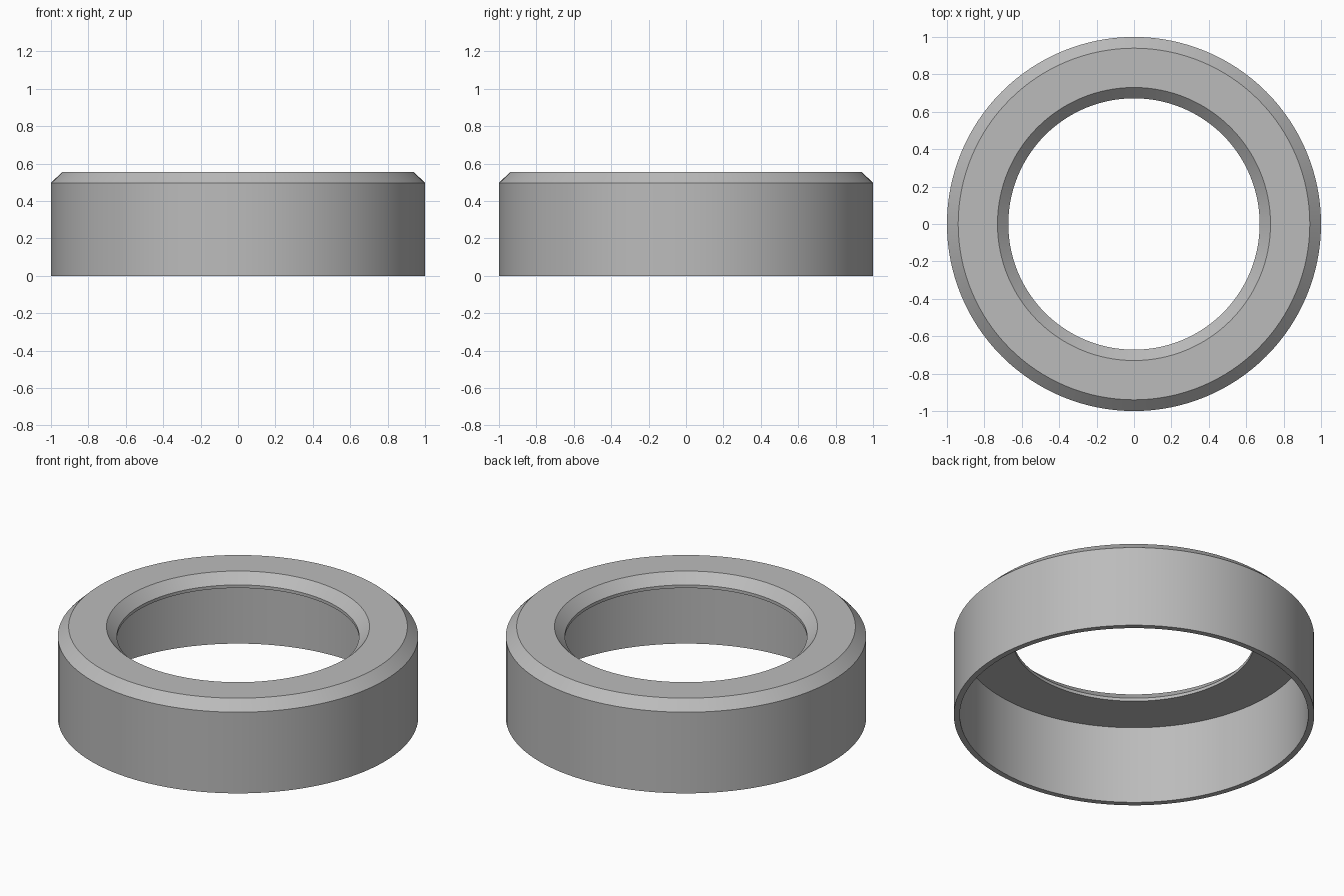
import bpy
import bmesh
import math

cube = bpy.data.objects.get("Cube")
if cube:
    bpy.data.objects.remove(cube, do_unlink=True)

SEGMENTS = 128

# Plain grey material
grey = bpy.data.materials.new("grey")
grey.use_nodes = True
colour = (0.5, 0.5, 0.5, 1)
grey.diffuse_color = colour
grey.node_tree.nodes["Principled BSDF"].inputs["Base Color"].default_value = colour


def lathe(name, profile, material):
    """Spin a closed (radius, height) profile around z."""
    bm = bmesh.new()
    verts = [bm.verts.new((r, 0, z)) for r, z in profile]
    edges = [bm.edges.new((v, verts[i - 1])) for i, v in enumerate(verts)]
    bmesh.ops.spin(bm, geom=verts + edges, cent=(0, 0, 0), axis=(0, 0, 1),
                   angle=math.tau, steps=SEGMENTS, use_merge=True)
    bmesh.ops.remove_doubles(bm, verts=bm.verts[:], dist=0.0001)
    bmesh.ops.recalc_face_normals(bm, faces=bm.faces[:])
    mesh = bpy.data.meshes.new(name)
    bm.to_mesh(mesh)
    bm.free()
    mesh.materials.append(material)
    obj = bpy.data.objects.new(name, mesh)
    bpy.context.collection.objects.link(obj)
    bpy.ops.object.select_all(action="DESELECT")
    obj.select_set(True)
    bpy.context.view_layer.objects.active = obj
    bpy.ops.object.shade_smooth_by_angle(angle=math.radians(30))
    return obj


# Hollow ring cap: thin skirt, flat top flange, chamfered outer and hole edges
lathe("ring_cap", [
    (1.0, 0), (1.0, 0.497), (0.94, 0.555),      # outer wall and chamfer
    (0.73, 0.555), (0.672, 0.497),              # flat top and hole chamfer
    (0.672, 0.478), (0.967, 0.478), (0.967, 0),  # hole lip, underside, skirt
], grey)
